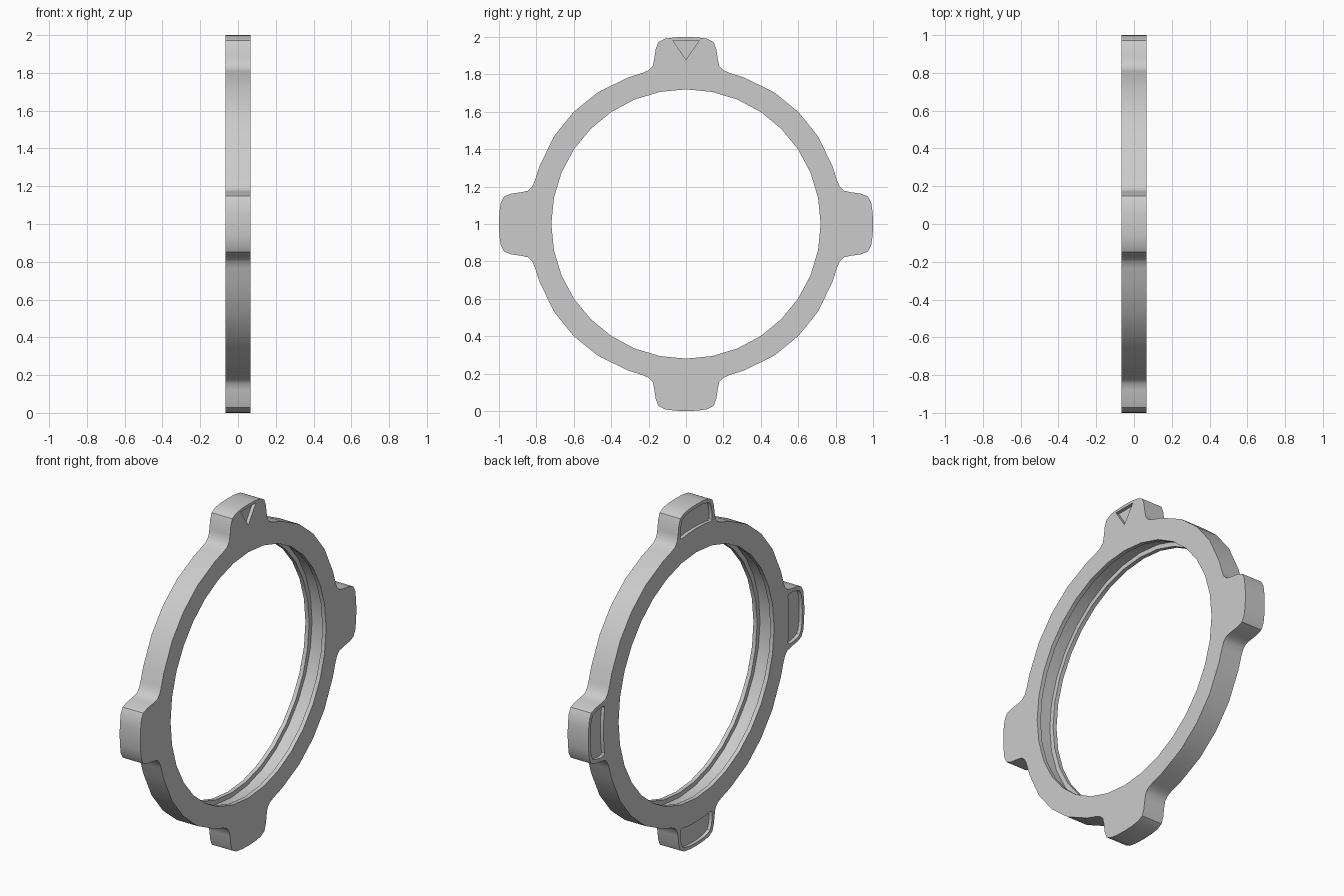
import bpy, bmesh
from math import sin, cos, pi, radians, hypot, atan2
from mathutils import Matrix

if "Cube" in bpy.data.objects:
    bpy.data.objects.remove(bpy.data.objects["Cube"])

T = 0.067  # half thickness
C = 1.0    # ring centre height


def loft(name, rings):
    """Closed solid through rings of (x, [(y, z), ...])."""
    bm = bmesh.new()
    loops = [[bm.verts.new((x, y, z + C)) for y, z in pts] for x, pts in rings]
    n = len(loops[0])
    for a, b in zip(loops, loops[1:]):
        for i in range(n):
            j = (i + 1) % n
            bm.faces.new((a[i], a[j], b[j], b[i]))
    bm.faces.new(loops[0])
    bm.faces.new(loops[-1])
    bmesh.ops.recalc_face_normals(bm, faces=bm.faces)
    me = bpy.data.meshes.new(name)
    bm.to_mesh(me)
    bm.free()
    ob = bpy.data.objects.new(name, me)
    bpy.context.collection.objects.link(ob)
    return ob


def turn(pts, k):
    """Rotate 2D points by k quarter turns."""
    c, s = [(1, 0), (0, 1), (-1, 0), (0, -1)][k]
    return [(c * y - s * z, s * y + c * z) for y, z in pts]


def circle(r, n=32):
    return [(r * cos(2 * pi * i / n), r * sin(2 * pi * i / n)) for i in range(n)]


def cut(target, cutter):
    cutter.hide_render = True
    m = target.modifiers.new("cut", "BOOLEAN")
    m.operation = "DIFFERENCE"
    m.solver = "EXACT"
    m.object = cutter
    bpy.context.view_layer.objects.active = target
    bpy.ops.object.modifier_apply(modifier=m.name)
    bpy.data.objects.remove(cutter)


# Outer outline: half of one rounded tab plus ring arc, mirrored and repeated
half = [(0.06, 0.998), (0.115, 0.99), (0.148, 0.972), (0.162, 0.935), (0.17, 0.88),
        (0.178, 0.845), (0.2, 0.822), (0.235, 0.807), (0.31, 0.783), (0.47, 0.705)]
quarter = [(0.6, 0.6)] + half[::-1] + [(0, 1.0)] + [(-y, z) for y, z in half]
outline = [p for k in range(4) for p in turn(quarter, k)]
ring = loft("tabbed_ring", [(-T, outline), (T, outline)])

# Bore with an internal groove between two thin lips
lip, groove, gx = circle(0.72), circle(0.747), 0.043
cut(ring, loft("bore_cutter", [(-0.2, lip), (-gx, lip), (-gx, groove),
                               (gx, groove), (gx, lip), (0.2, lip)]))

# Shallow pockets on the back of every tab
side = [(0.145, 0.855), (0.147, 0.885), (0.14, 0.93), (0.128, 0.957), (0.105, 0.97), (0.055, 0.979)]
pocket = side + [(0, 0.981)] + [(-y, z) for y, z in side[::-1]]
pocket += [(0.86 * sin(a), 0.86 * cos(a)) for a in [radians(d) for d in (-9, -5, 0, 5, 9)]]
for k in range(4):
    pts = turn(pocket, k)
    cut(ring, loft("pocket_cutter", [(-0.2, pts), (-T + 0.02, pts)]))

# Triangular index mark on the face of the top tab
mark = [(-0.07, 0.982), (0, 0.878), (0.07, 0.982)]
cut(ring, loft("mark_cutter", [(T - 0.02, mark), (0.2, mark)]))

# Smooth rims, crisp face edges
bpy.ops.object.select_all(action="DESELECT")
ring.select_set(True)
bpy.context.view_layer.objects.active = ring
bpy.ops.object.shade_smooth_by_angle(angle=radians(35))
